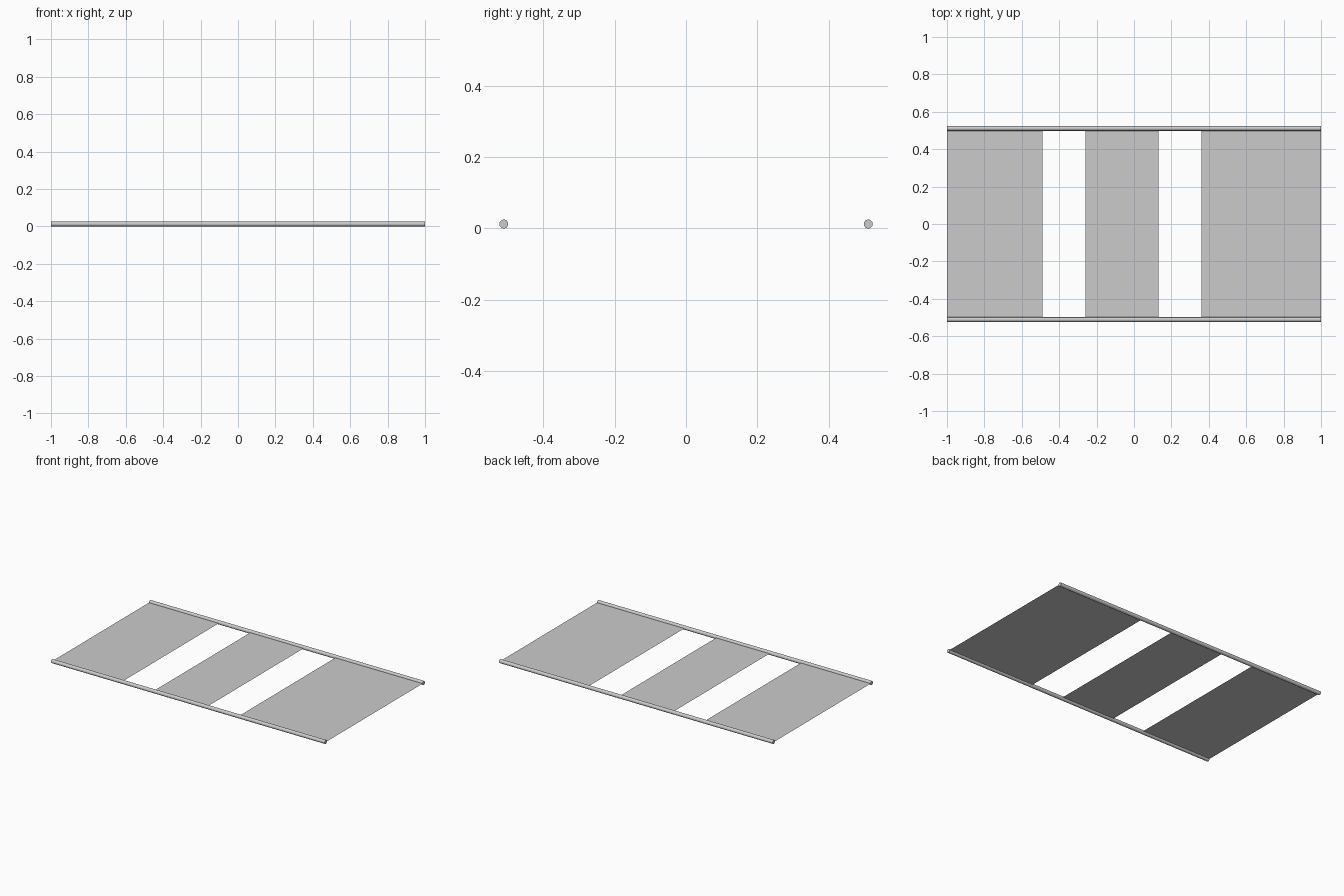
import bpy, math

if "Cube" in bpy.data.objects:
    bpy.data.objects.remove(bpy.data.objects["Cube"])

R = 0.0125       # rail radius
RAIL_Y = 0.511   # rail centre line

# Two long round rails
for name, side in (("front_rail", -1), ("back_rail", 1)):
    bpy.ops.mesh.primitive_cylinder_add(
        vertices=16, radius=R, depth=2, location=(0, side * RAIL_Y, R),
        rotation=(0, math.pi / 2, 0))
    rail = bpy.context.object
    rail.name = name
    bpy.ops.object.shade_smooth_by_angle(angle=math.radians(35))

# Flat sheets stretched between the rails, with two open gaps
for name, x0, x1 in (("left_panel", -1, -0.49),
                     ("middle_panel", -0.26, 0.13),
                     ("right_panel", 0.362, 1)):
    bpy.ops.mesh.primitive_plane_add(size=1, location=((x0 + x1) / 2, 0, R))
    panel = bpy.context.object
    panel.name = name
    panel.scale = (x1 - x0, 2 * RAIL_Y - R, 1)
    bpy.ops.object.transform_apply(location=False, rotation=False, scale=True)
